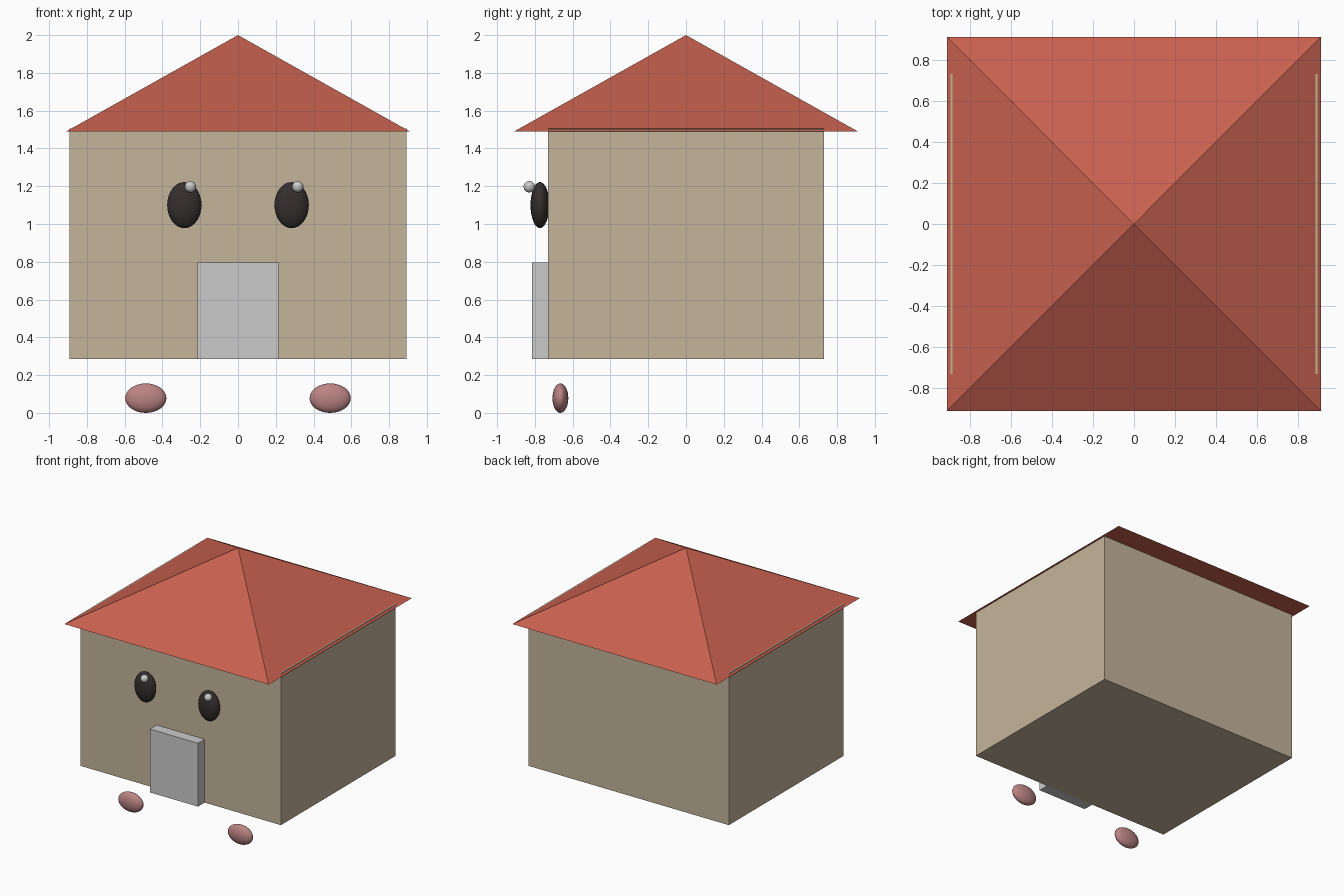
import bpy
from math import pi, sqrt

if "Cube" in bpy.data.objects:
    bpy.data.objects.remove(bpy.data.objects["Cube"])


def material(name, rgb):
    m = bpy.data.materials.new(name)
    m.diffuse_color = (*rgb, 1)
    m.use_nodes = True
    m.node_tree.nodes["Principled BSDF"].inputs["Base Color"].default_value = m.diffuse_color
    return m


tan = material("tan_wall", (0.56, 0.46, 0.33))
red = material("red_tile", (0.58, 0.12, 0.08))
black = material("black", (0.035, 0.027, 0.027))
pink = material("pink", (0.50, 0.23, 0.23))


def finish(name, mat):
    ob = bpy.context.object
    ob.name = name
    if mat:
        ob.data.materials.append(mat)
    return ob


def box(name, lo, hi, mat=None):
    centre = [(a + b) / 2 for a, b in zip(lo, hi)]
    bpy.ops.mesh.primitive_cube_add(size=1, location=centre)
    bpy.context.object.scale = [b - a for a, b in zip(lo, hi)]
    bpy.ops.object.transform_apply(location=False, rotation=False, scale=True)
    return finish(name, mat)


def ellipsoid(name, centre, radii, mat=None):
    bpy.ops.mesh.primitive_uv_sphere_add(segments=24, ring_count=16, radius=1, location=centre)
    bpy.context.object.scale = radii
    bpy.ops.object.transform_apply(location=False, rotation=False, scale=True)
    bpy.ops.object.shade_smooth()
    return finish(name, mat)


# House body and front door
box("house_body", (-0.893, -0.73, 0.285), (0.893, 0.73, 1.505), tan)
box("door", (-0.214, -0.815, 0.285), (0.214, -0.725, 0.795))

# Four-sided pyramid roof, corners turned to line up with the walls
bpy.ops.mesh.primitive_cone_add(vertices=4, radius1=0.91 * sqrt(2), radius2=0, depth=0.51,
                                location=(0, 0, 1.745), rotation=(0, 0, pi / 4))
bpy.ops.object.transform_apply(location=False, rotation=True, scale=False)
finish("roof", red)

# Eyes with glints (both glints sit to the same side), and feet
for side, s in (("left", -1), ("right", 1)):
    ellipsoid(f"eye_{side}", (s * 0.284, -0.773, 1.10), (0.091, 0.05, 0.122), black)
    ellipsoid(f"eye_glint_{side}", (s * 0.284 + 0.032, -0.83, 1.197), (0.03, 0.03, 0.03))
    ellipsoid(f"foot_{side}", (s * 0.488, -0.665, 0.078), (0.109, 0.042, 0.078), pink)
